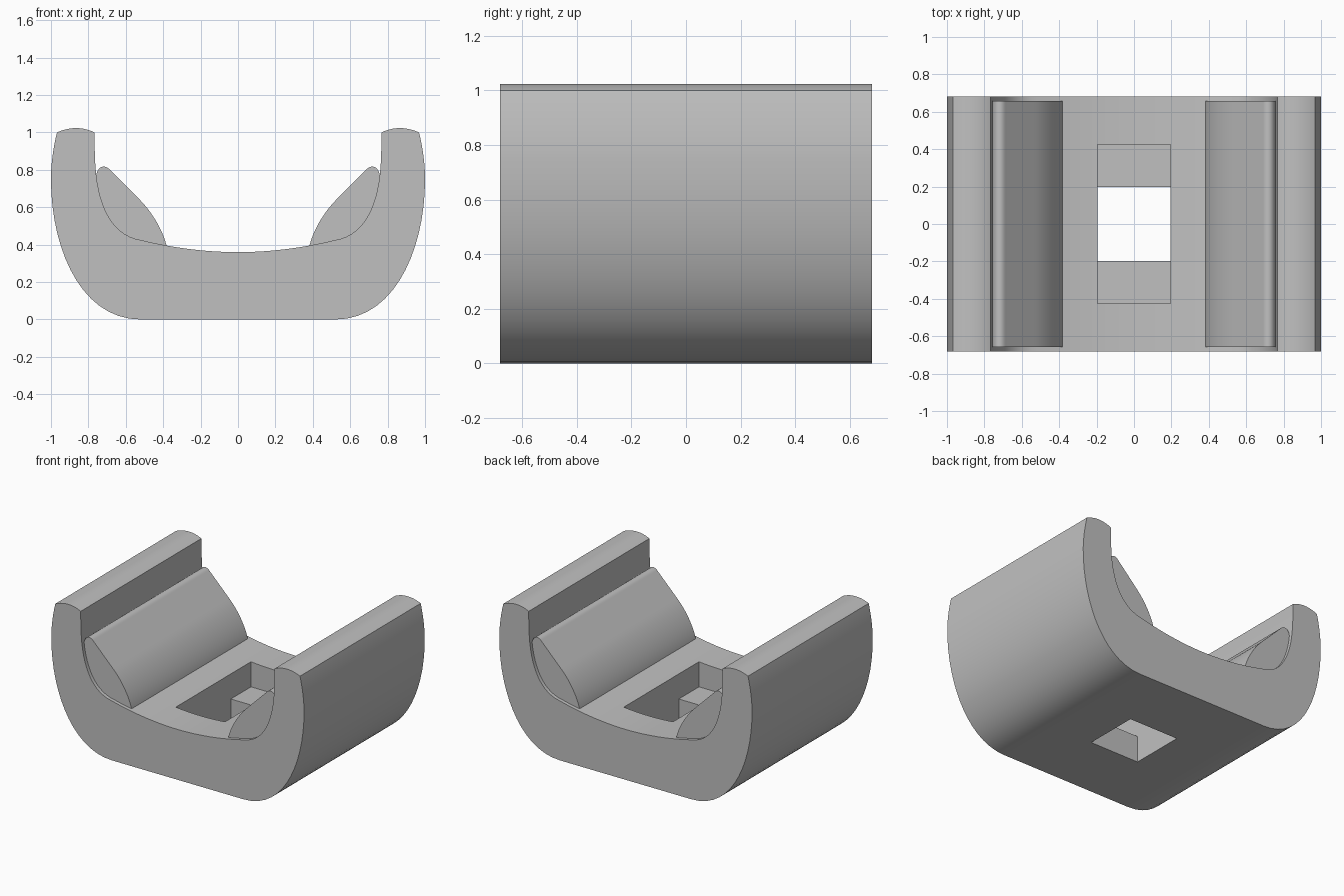
import bpy
import bmesh
import math
from mathutils import Vector
from mathutils.geometry import interpolate_bezier

cube = bpy.data.objects.get("Cube")
if cube:
    bpy.data.objects.remove(cube, do_unlink=True)

grey = bpy.data.materials.new("plain_grey")
grey.use_nodes = True
colour = (0.53, 0.53, 0.53, 1)
grey.diffuse_color = colour
grey.node_tree.nodes["Principled BSDF"].inputs["Base Color"].default_value = colour


def path(start, *segments, steps=16):
    """Chain cubic curves in the xz plane; each segment is two handles and an end."""
    points = [Vector(start)]
    for a, b, end in segments:
        curve = interpolate_bezier(points[-1].to_3d(), Vector(a).to_3d(),
                                   Vector(b).to_3d(), Vector(end).to_3d(), steps)
        points += [p.to_2d() for p in curve[1:]]
    return points


def extrude(name, outline, half_length):
    """Sweep a closed xz outline along y."""
    bm = bmesh.new()
    face = bm.faces.new([bm.verts.new((p[0], -half_length, p[1])) for p in outline])
    swept = bmesh.ops.extrude_face_region(bm, geom=[face])["geom"]
    verts = [v for v in swept if isinstance(v, bmesh.types.BMVert)]
    bmesh.ops.translate(bm, verts=verts, vec=(0, 2 * half_length, 0))
    bmesh.ops.recalc_face_normals(bm, faces=bm.faces)
    mesh = bpy.data.meshes.new(name)
    bm.to_mesh(mesh)
    bm.free()
    obj = bpy.data.objects.new(name, mesh)
    mesh.materials.append(grey)
    bpy.context.collection.objects.link(obj)
    return obj


def activate(obj):
    bpy.ops.object.select_all(action="DESELECT")
    obj.select_set(True)
    bpy.context.view_layer.objects.active = obj


def cut_box(target, half_x, half_y, low, high):
    box = extrude("cutter", [(-half_x, low), (half_x, low), (half_x, high), (-half_x, high)], half_y)
    box.hide_render = True
    mod = target.modifiers.new("cut", "BOOLEAN")
    mod.operation = "DIFFERENCE"
    mod.solver = "EXACT"
    mod.object = box
    activate(target)
    bpy.ops.object.modifier_apply(modifier=mod.name)
    bpy.data.objects.remove(box, do_unlink=True)


def smooth(obj):
    activate(obj)
    bpy.ops.object.shade_smooth_by_angle(angle=math.radians(25))


# Cradle: half outline from bottom, up the side, over the rim, down to the middle
half = path((-0.52, 0),
            ((-0.84, 0), (-1, 0.38), (-1, 0.75)),
            ((-1, 0.84), (-0.985, 0.93), (-0.968, 1.0)),
            ((-0.9, 1.031), (-0.83, 1.031), (-0.767, 1.0)),
            ((-0.767, 0.96), (-0.767, 0.92), (-0.765, 0.88)),
            ((-0.76, 0.62), (-0.68, 0.45), (-0.52, 0.425)),
            ((-0.36, 0.385), (-0.18, 0.36), (0, 0.36)))
mirrored = [Vector((-p.x, p.y)) for p in reversed(half[:-1])]
cradle = extrude("cradle", half + mirrored, 0.682)

# Stepped opening: wide pocket above, square hole through the base
cut_box(cradle, 0.195, 0.425, 0.19, 0.6)
cut_box(cradle, 0.195, 0.197, -0.1, 0.5)
smooth(cradle)

# Side pads, sunk into the inner walls
pad_outline = path((-0.758, 0.765),
                   ((-0.755, 0.815), (-0.715, 0.835), (-0.685, 0.8)),
                   ((-0.62, 0.735), (-0.58, 0.695), (-0.525, 0.64)),
                   ((-0.465, 0.58), (-0.4, 0.48), (-0.38, 0.385)))
pad_outline += [Vector((-0.55, 0.38)), Vector((-0.72, 0.5))]
for name, side in (("right_pad", 1), ("left_pad", -1)):
    smooth(extrude(name, [(side * p.x, p.y) for p in pad_outline], 0.657))
